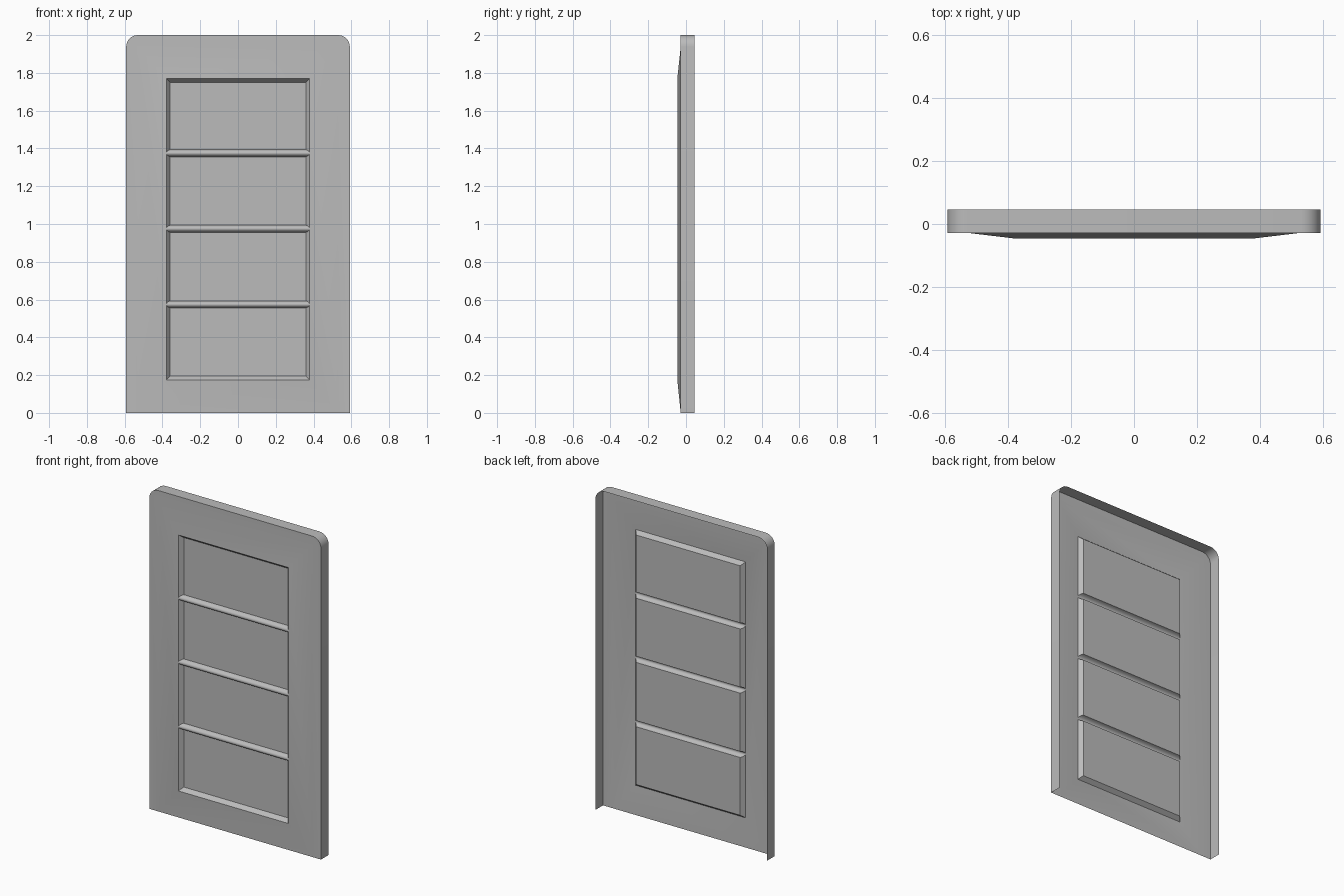
import bpy
import bmesh
import math

if "Cube" in bpy.data.objects:
    bpy.data.objects.remove(bpy.data.objects["Cube"], do_unlink=True)

W, H, R = 0.592, 2.0, 0.062               # half width, height, corner radius
BACK, RIM, FRONT, FLOOR = 0.046, -0.028, -0.046, -0.021
OPEN_X = 0.379                            # half width of the window opening
SPLITS = [0.175, 0.574, 0.975, 1.375, 1.77]
ARC = 8

grey = bpy.data.materials.new("plain grey")
grey.use_nodes = True
colour = (0.5, 0.5, 0.5, 1)
grey.diffuse_color = colour
grey.node_tree.nodes["Principled BSDF"].inputs["Base Color"].default_value = colour


def ring(bm, points, y):
    return [bm.verts.new((x, y, z)) for x, z in points]


def bridge(bm, outer, inner, skip=()):
    n = len(outer)
    for j in range(n):
        if j not in skip:
            k = (j + 1) % n
            bm.faces.new((outer[j], outer[k], inner[k], inner[j]))


def rect(x, z0, z1):
    return [(-x, z0), (x, z0), (x, z1), (-x, z1)]


def finish(bm, name):
    bmesh.ops.remove_doubles(bm, verts=bm.verts, dist=0.0002)
    mesh = bpy.data.meshes.new(name)
    bm.to_mesh(mesh)
    bm.free()
    mesh.materials.append(grey)
    ob = bpy.data.objects.new(name, mesh)
    bpy.context.collection.objects.link(ob)
    bpy.ops.object.select_all(action="DESELECT")
    ob.select_set(True)
    bpy.context.view_layer.objects.active = ob
    bpy.ops.object.shade_smooth_by_angle(angle=math.radians(30))


def spread(corners):
    """Repeat the two top corners to match the rounded outline."""
    bl, br, tr, tl = corners
    return [bl, br] + [tr] * (ARC + 1) + [tl] * (ARC + 1)


# Outline with rounded top corners
outline = [(-W, 0), (W, 0)]
for cx, start in ((W - R, 0), (R - W, math.pi / 2)):
    for i in range(ARC + 1):
        a = start + i / ARC * math.pi / 2
        outline.append((cx + R * math.cos(a), H - R + R * math.sin(a)))

# Frame shell: rim open at the back and bottom, flat border, raised slope
bm = bmesh.new()
back = ring(bm, outline, BACK)
edge = ring(bm, outline, RIM)
border = ring(bm, spread(rect(W - R, 0, H - R)), RIM)
opening = ring(bm, spread(rect(OPEN_X, SPLITS[0], SPLITS[-1])), FRONT)
bridge(bm, back, edge, skip=(0,))
bridge(bm, edge, border)
bridge(bm, border, opening)
finish(bm, "frame_shell")

# Window panel: four recessed panes meeting in rounded crossbars
bm = bmesh.new()
STEPS = 5
SWEEP = math.radians(68)
last = len(SPLITS) - 2
for p in range(last + 1):
    z0, z1 = SPLITS[p], SPLITS[p + 1]
    prev = None
    for i in range(STEPS + 1):
        a = SWEEP * i / STEPS
        t = (1 - math.cos(a)) / (1 - math.cos(SWEEP))      # straight outer walls
        bar = 0.019 * math.sin(a) / math.sin(SWEEP)        # rounded crossbar sides
        wall = 0.02 * t
        low = wall if p == 0 else bar
        high = wall if p == last else bar
        loop = ring(bm, rect(OPEN_X - wall, z0 + low, z1 - high),
                    FRONT + (FLOOR - FRONT) * t)
        if prev:
            bridge(bm, prev, loop)
        prev = loop
    bm.faces.new(prev)
finish(bm, "window_panel")
